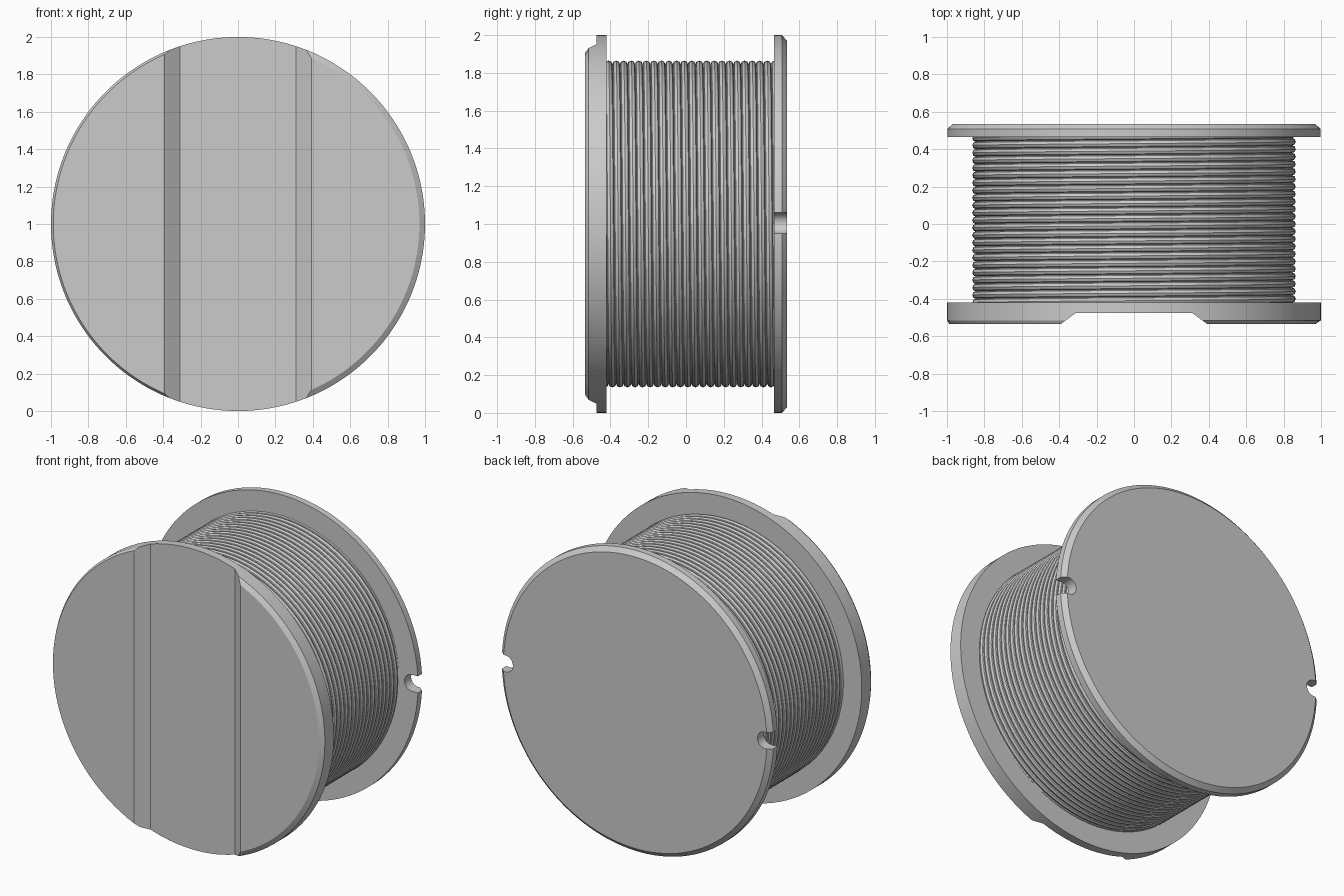
import bpy, bmesh
from math import pi, cos, sin, radians

cube = bpy.data.objects.get("Cube")
if cube:
    bpy.data.objects.remove(cube, do_unlink=True)

SEG = 128
CENTRE_Z = 1.0

grey = bpy.data.materials.new("mid grey")
grey.use_nodes = True
grey.diffuse_color = (0.6, 0.6, 0.6, 1)
grey.node_tree.nodes["Principled BSDF"].inputs["Base Color"].default_value = grey.diffuse_color


def make_object(name, bm):
    bmesh.ops.recalc_face_normals(bm, faces=bm.faces[:])
    mesh = bpy.data.meshes.new(name)
    bm.to_mesh(mesh)
    bm.free()
    mesh.materials.append(grey)
    obj = bpy.data.objects.new(name, mesh)
    bpy.context.collection.objects.link(obj)
    return obj


def activate(obj):
    bpy.ops.object.select_all(action='DESELECT')
    obj.select_set(True)
    bpy.context.view_layer.objects.active = obj


def smooth(obj, angle=30):
    activate(obj)
    bpy.ops.object.shade_smooth_by_angle(angle=radians(angle))


def disc(name, sections):
    """Solid round about the y axis; each section is (y, radius function of angle)."""
    bm = bmesh.new()
    rings = []
    for y, radius in sections:
        angles = [2 * pi * (i + 0.5) / SEG for i in range(SEG)]
        rings.append([bm.verts.new((radius(a) * cos(a), y, CENTRE_Z + radius(a) * sin(a)))
                      for a in angles])
    for low, high in zip(rings, rings[1:]):
        for i in range(SEG):
            j = (i + 1) % SEG
            bm.faces.new((low[i], low[j], high[j], high[i]))
    bm.faces.new(rings[0])
    bm.faces.new(rings[-1])
    return make_object(name, bm)


def prism(name, points, direction):
    """Extrude a flat outline along a direction."""
    bm = bmesh.new()
    face = bm.faces.new([bm.verts.new(p) for p in points])
    out = bmesh.ops.extrude_face_region(bm, geom=[face])
    moved = [v for v in out["geom"] if isinstance(v, bmesh.types.BMVert)]
    bmesh.ops.translate(bm, verts=moved, vec=direction)
    return make_object(name, bm)


def cut(obj, cutter):
    cutter.hide_render = True
    mod = obj.modifiers.new("cut", 'BOOLEAN')
    mod.operation = 'DIFFERENCE'
    mod.solver = 'EXACT'
    mod.object = cutter
    activate(obj)
    bpy.ops.object.modifier_apply(modifier=mod.name)
    bpy.data.objects.remove(cutter, do_unlink=True)


def full(a):
    return 1.0


# Front flange: the rim bevel is wider on the +x half
def bevel(a):
    return 0.03 if cos(a) > 0 else 0.012


front = disc("front_flange", [(-0.42, full), (-0.515, full),
                              (-0.535, lambda a: 1 - bevel(a))])
# Wide channel with sloping walls across the front face
channel = [(-0.31, -0.475, -0.5), (0.31, -0.475, -0.5),
           (0.46, -0.585, -0.5), (-0.46, -0.585, -0.5)]
cut(front, prism("channel_cutter", channel, (0, 0, 3)))
smooth(front)

# Rear flange with bevelled rim
rear = disc("rear_flange", [(0.465, full), (0.508, full), (0.535, lambda a: 0.97)])
# Round-ended thread notches at both sides of the rim
for side in (1, -1):
    r = 0.055
    outline = [(side * (0.955 - r * sin(pi * i / 16)), 0.4, 1.005 + r * cos(pi * i / 16))
               for i in range(17)]
    outline += [(side * 1.1, 0.4, 1.005 - r), (side * 1.1, 0.4, 1.005 + r)]
    cut(rear, prism("notch_cutter", outline, (0, 0.2, 0)))
smooth(rear)

# Core drum, buried in both flanges
core = disc("core_drum", [(-0.45, lambda a: 0.842), (0.49, lambda a: 0.842)])
smooth(core)

# Thread wound around the drum as one helix
bm = bmesh.new()
section = [bm.verts.new((0.844 + 0.021 * cos(2 * pi * i / 8),
                         -0.44 + 0.021 * sin(2 * pi * i / 8), 0)) for i in range(8)]
for i in range(8):
    bm.edges.new((section[i], section[(i + 1) % 8]))
thread = make_object("wound_thread", bm)
thread.location.z = CENTRE_Z
screw = thread.modifiers.new("winding", 'SCREW')
screw.axis = 'Y'
screw.angle = 2 * pi
screw.screw_offset = 0.04
screw.iterations = 23
screw.steps = screw.render_steps = 72
screw.use_normal_calculate = True
activate(thread)
bpy.ops.object.modifier_apply(modifier=screw.name)
bm = bmesh.new()
bm.from_mesh(thread.data)
bmesh.ops.holes_fill(bm, edges=[e for e in bm.edges if e.is_boundary], sides=8)
bmesh.ops.recalc_face_normals(bm, faces=bm.faces[:])
bm.to_mesh(thread.data)
bm.free()
smooth(thread)
